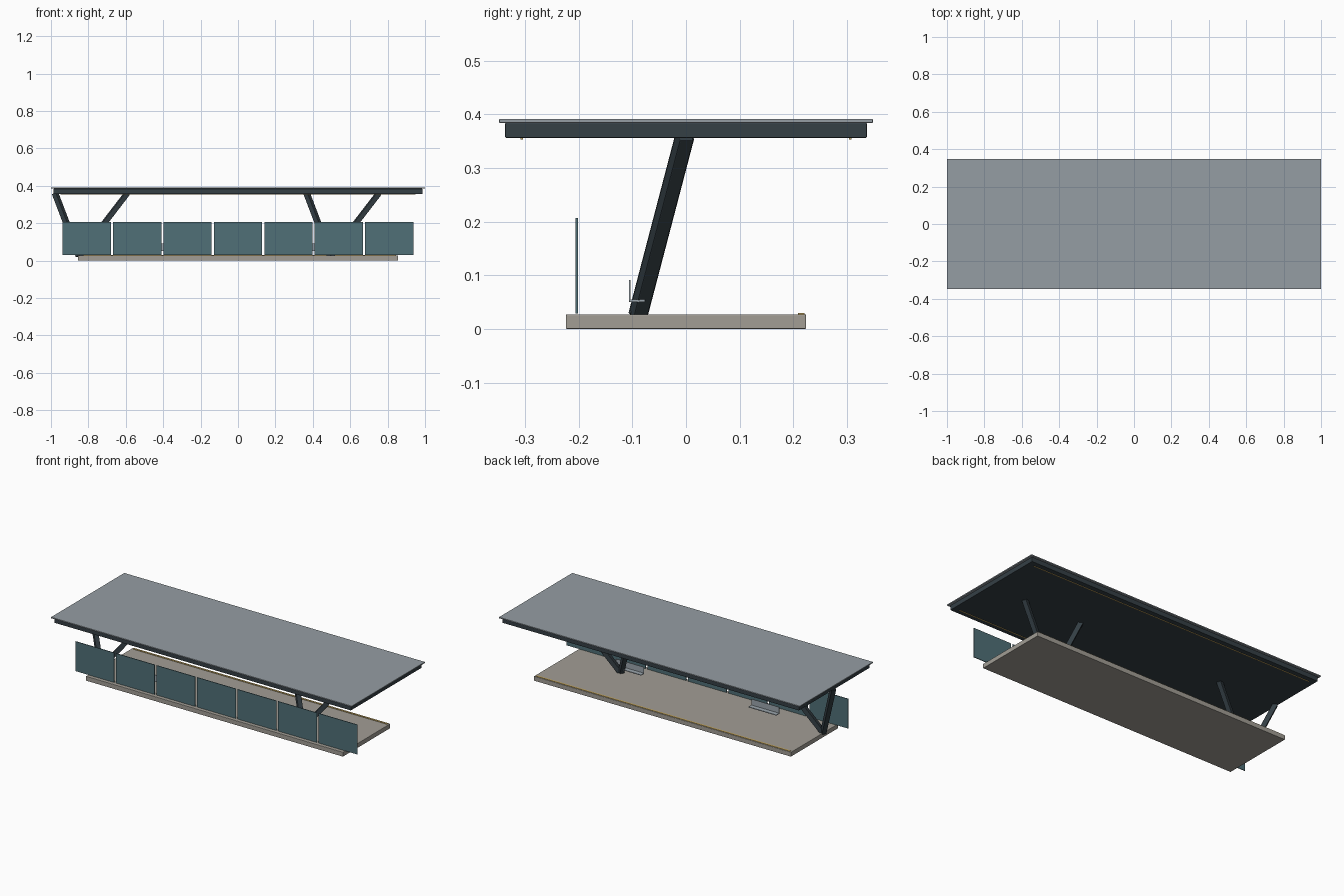
import bpy, bmesh
from mathutils import Vector, Matrix

if "Cube" in bpy.data.objects:
    bpy.data.objects.remove(bpy.data.objects["Cube"])


def mat(name, rgb):
    m = bpy.data.materials.new(name)
    m.diffuse_color = (*rgb, 1)
    m.use_nodes = True
    m.node_tree.nodes["Principled BSDF"].inputs["Base Color"].default_value = m.diffuse_color
    return m


STEEL = mat("dark_steel", (0.035, 0.05, 0.06))
SHEET = mat("roof_sheet", (0.30, 0.34, 0.37))
STONE = mat("concrete", (0.36, 0.34, 0.30))
GLASS = mat("teal_glass", (0.08, 0.16, 0.185))
METAL = mat("bench_metal", (0.33, 0.38, 0.42))
OCHRE = mat("ochre", (0.55, 0.38, 0.12))


def finish(name, bm, material, bevel):
    me = bpy.data.meshes.new(name)
    bm.to_mesh(me)
    bm.free()
    me.materials.append(material)
    ob = bpy.data.objects.new(name, me)
    bpy.context.collection.objects.link(ob)
    if bevel:
        b = ob.modifiers.new("bevel", 'BEVEL')
        b.width = bevel
        b.segments = 2
    return ob


def box(name, x, y, z, material, bevel=0.0):
    """Box given by its (min, max) range on each axis."""
    bm = bmesh.new()
    size = [r[1] - r[0] for r in (x, y, z)]
    mid = [(r[0] + r[1]) / 2 for r in (x, y, z)]
    bmesh.ops.create_cube(bm, size=1, matrix=Matrix.Translation(mid) @ Matrix.Diagonal((*size, 1)))
    return finish(name, bm, material, bevel)


def strut(name, a, b, w, material):
    """Square bar running from a to b."""
    a, b = Vector(a), Vector(b)
    d = b - a
    rot = d.to_track_quat('Z', 'Y').to_matrix().to_4x4()
    bm = bmesh.new()
    bmesh.ops.create_cube(bm, size=1, matrix=Matrix.Translation((a + b) / 2) @ rot
                          @ Matrix.Diagonal((w, w, d.length, 1)))
    return finish(name, bm, material, 0.002)


# Platform and its edge strip
box("platform", (-0.855, 0.855), (-0.224, 0.224), (0, 0.027), STONE, 0.002)
box("platform_edge_strip", (-0.845, 0.845), (0.209, 0.221), (0.026, 0.0295), OCHRE)

# Roof: dark frame with a thin sheet on top and light strips below
box("roof_frame", (-0.987, 0.987), (-0.337, 0.337), (0.356, 0.384), STEEL, 0.002)
box("roof_sheet", (-1, 1), (-0.348, 0.348), (0.384, 0.391), SHEET, 0.001)
for side, y in (("front", -0.306), ("back", 0.306)):
    box(f"roof_light_{side}", (-0.95, 0.95), (y - 0.002, y + 0.002), (0.353, 0.357), OCHRE)

# Leaning V-shaped supports
for side, x in (("left", -0.85), ("right", 0.495)):
    foot = (x, -0.09, 0.024)
    strut(f"{side}_outer_strut", foot, (x - 0.128, -0.002, 0.36), 0.027, STEEL)
    strut(f"{side}_inner_strut", foot, (x + 0.258, -0.002, 0.36), 0.027, STEEL)

# Row of seven screen panels along the front
for i in range(7):
    x = (i - 3) * 0.2695
    box(f"screen_panel_{i + 1}", (x - 0.129, x + 0.129), (-0.2055, -0.2015), (0.029, 0.207), GLASS)

# Two small benches with backrests
for side, x in (("left", -0.455), ("right", 0.445)):
    span = (x - 0.093, x + 0.093)
    box(f"{side}_bench_seat", span, (-0.106, -0.076), (0.050, 0.055), METAL, 0.001)
    box(f"{side}_bench_back", span, (-0.106, -0.103), (0.053, 0.091), METAL)
